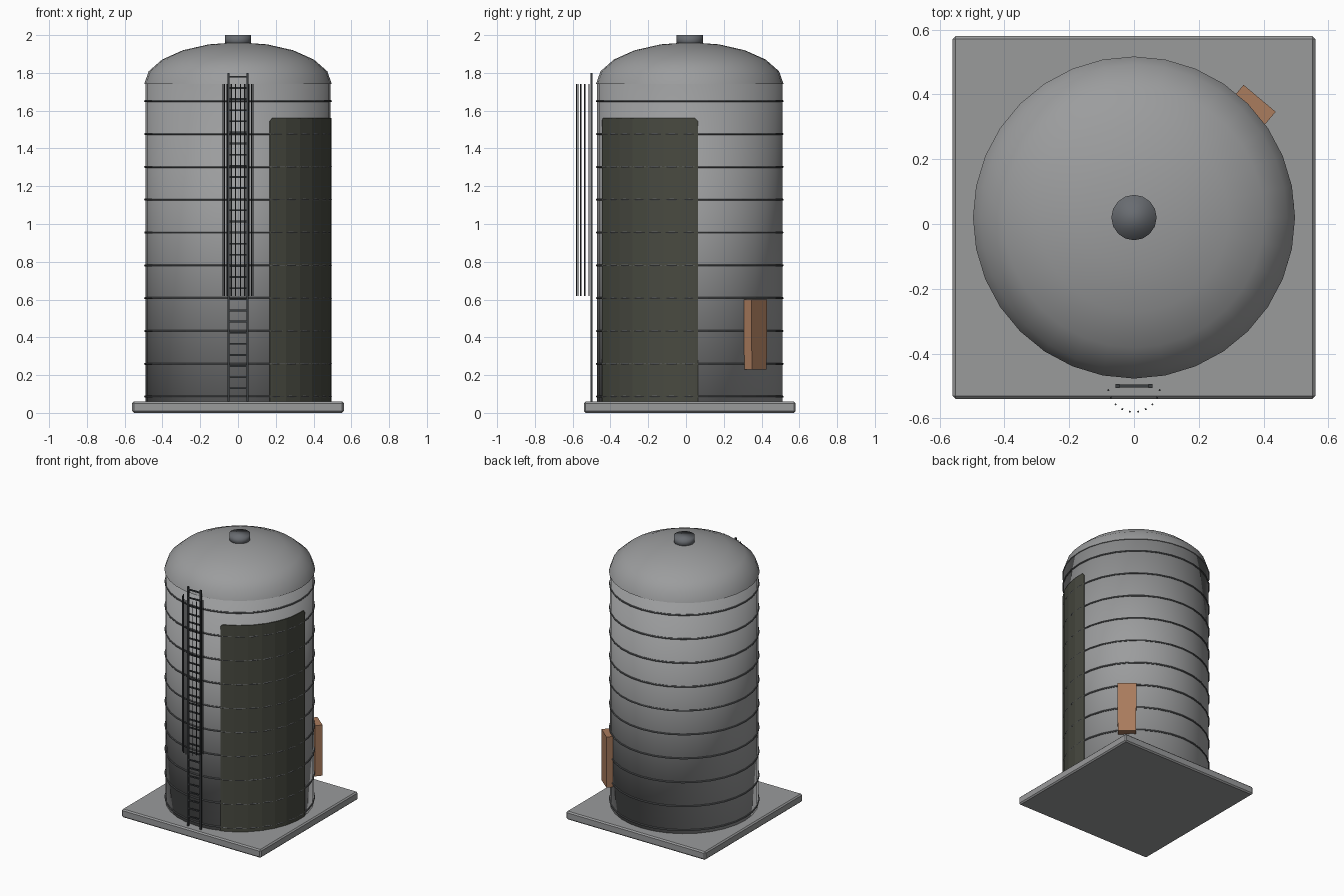
import bpy, bmesh, math
from mathutils import Matrix, Vector

if "Cube" in bpy.data.objects:
    bpy.data.objects.remove(bpy.data.objects["Cube"])

CY = 0.02      # tank axis in y
R = 0.49       # tank radius
SEG = 32


def mat(name, rgb):
    m = bpy.data.materials.new(name)
    m.diffuse_color = (*rgb, 1)
    m.use_nodes = True
    m.node_tree.nodes["Principled BSDF"].inputs["Base Color"].default_value = m.diffuse_color
    return m


STEEL = mat("steel grey", (0.33, 0.335, 0.34))
CONCRETE = mat("concrete grey", (0.32, 0.325, 0.33))
HOOP = mat("dark hoop grey", (0.11, 0.115, 0.12))
VENT = mat("vent grey", (0.14, 0.15, 0.165))
IRON = mat("ladder iron", (0.045, 0.05, 0.055))
OLIVE = mat("dark olive", (0.065, 0.068, 0.052))
BROWN = mat("rust brown", (0.40, 0.20, 0.11))


def finish(bm, name, material, smooth=False):
    bmesh.ops.recalc_face_normals(bm, faces=bm.faces)
    me = bpy.data.meshes.new(name)
    bm.to_mesh(me)
    bm.free()
    me.materials.append(material)
    for p in me.polygons:
        p.use_smooth = smooth
    ob = bpy.data.objects.new(name, me)
    bpy.context.collection.objects.link(ob)
    return ob


def add_box(bm, center, size, rot=0.0):
    m = Matrix.Translation(center) @ Matrix.Rotation(rot, 4, 'Z') @ Matrix.Diagonal((*size, 1))
    return bmesh.ops.create_cube(bm, size=1, matrix=m)["verts"]


def add_lathe(bm, profile, seg=SEG, closed=False):
    """Revolve (radius, z) points round the tank axis; ends are capped unless closed."""
    rings = []
    for r, z in profile:
        n = 1 if r == 0 else seg
        rings.append([bm.verts.new((r * math.cos(2 * math.pi * i / seg),
                                    CY + r * math.sin(2 * math.pi * i / seg), z)) for i in range(n)])
    pairs = list(zip(rings, rings[1:])) + ([(rings[-1], rings[0])] if closed else [])
    for a, b in pairs:
        for i in range(seg):
            j = (i + 1) % seg
            if len(b) == 1:
                bm.faces.new((a[i], a[j], b[0]))
            else:
                bm.faces.new((a[i], a[j], b[j], b[i]))
    if not closed:
        for ring in (rings[0], rings[-1]):
            if len(ring) > 1:
                bm.faces.new(ring)


# Square base slab with softened edges
bm = bmesh.new()
add_box(bm, (0, CY, 0.03), (1.12, 1.12, 0.06))
bmesh.ops.bevel(bm, geom=bm.edges[:], offset=0.009, segments=1, affect='EDGES')
finish(bm, "base_slab", CONCRETE)

# Tank wall
bm = bmesh.new()
add_lathe(bm, [(R, 0.06), (R, 1.74)])
finish(bm, "tank_wall", STEEL, True)

# Domed roof
bm = bmesh.new()
dome = [(0.497 * math.cos(math.radians(a)), 1.74 + 0.222 * math.sin(math.radians(a))) for a in range(0, 90, 18)]
add_lathe(bm, dome + [(0, 1.962)])
roof = finish(bm, "domed_roof", STEEL, True)
bpy.context.view_layer.objects.active = roof
roof.select_set(True)
bpy.ops.object.shade_smooth_by_angle(angle=math.radians(50))

# Roof vent
bm = bmesh.new()
add_lathe(bm, [(0.07, 1.945), (0.07, 2.0)], 16)
finish(bm, "roof_vent", VENT, True)

# Hoops round the wall
bm = bmesh.new()
for i in range(10):
    z = 0.086 + i * 0.1738
    add_lathe(bm, [(R - 0.003, z - 0.005), (R + 0.004, z - 0.005), (R + 0.007, z),
                   (R + 0.004, z + 0.005), (R - 0.003, z + 0.005)], closed=True)
finish(bm, "wall_hoops", HOOP)

# Curved dark panel with clipped top corners
bm = bmesh.new()
A0, A1, N, TOP = math.radians(-70), math.radians(5), 7, 1.56
angles = [A0 + (A1 - A0) * i / N for i in range(N + 1)]
angles = [A0, A0 + 0.03] + angles[1:-1] + [A1 - 0.03, A1]
cols = []
for k, a in enumerate(angles):
    z1 = TOP - 0.015 if k in (0, len(angles) - 1) else TOP
    cols.append([bm.verts.new((r * math.cos(a), CY + r * math.sin(a), z))
                 for r, z in ((0.486, 0.06), (0.495, 0.06), (0.495, z1), (0.486, z1))])
for a, b in zip(cols, cols[1:]):
    for i in range(4):
        j = (i + 1) % 4
        bm.faces.new((a[i], a[j], b[j], b[i]))
bm.faces.new(cols[0])
bm.faces.new(cols[-1])
finish(bm, "curved_panel", OLIVE)

# Ladder rails and rungs
bm = bmesh.new()
for s in (-1, 1):
    add_box(bm, (s * 0.051, -0.5, 0.93), (0.011, 0.011, 1.74))
for i in range(29):
    add_box(bm, (0, -0.5, 0.13 + i * 0.0589), (0.10, 0.008, 0.009))
finish(bm, "ladder", IRON)

# Upright bars of the ladder cage
bm = bmesh.new()
for i in range(10):
    a = math.radians(180 + 180 * (i + 0.5) / 10)
    add_box(bm, (0.08 * math.cos(a), -0.5 + 0.08 * math.sin(a), 1.18), (0.005, 0.005, 1.12), a)
finish(bm, "ladder_cage_bars", IRON)

# Control box on the wall, slightly wider at the top
bm = bmesh.new()
box = add_box(bm, (0, 0, 0), (0.052, 0.122, 0.37))
for v in box:
    if v.co.z > 0:
        v.co.y *= 1.06
bm.transform(Matrix.Translation((0.371, 0.368, 0.415)) @ Matrix.Rotation(math.radians(50), 4, 'Z'))
finish(bm, "control_box", BROWN)
